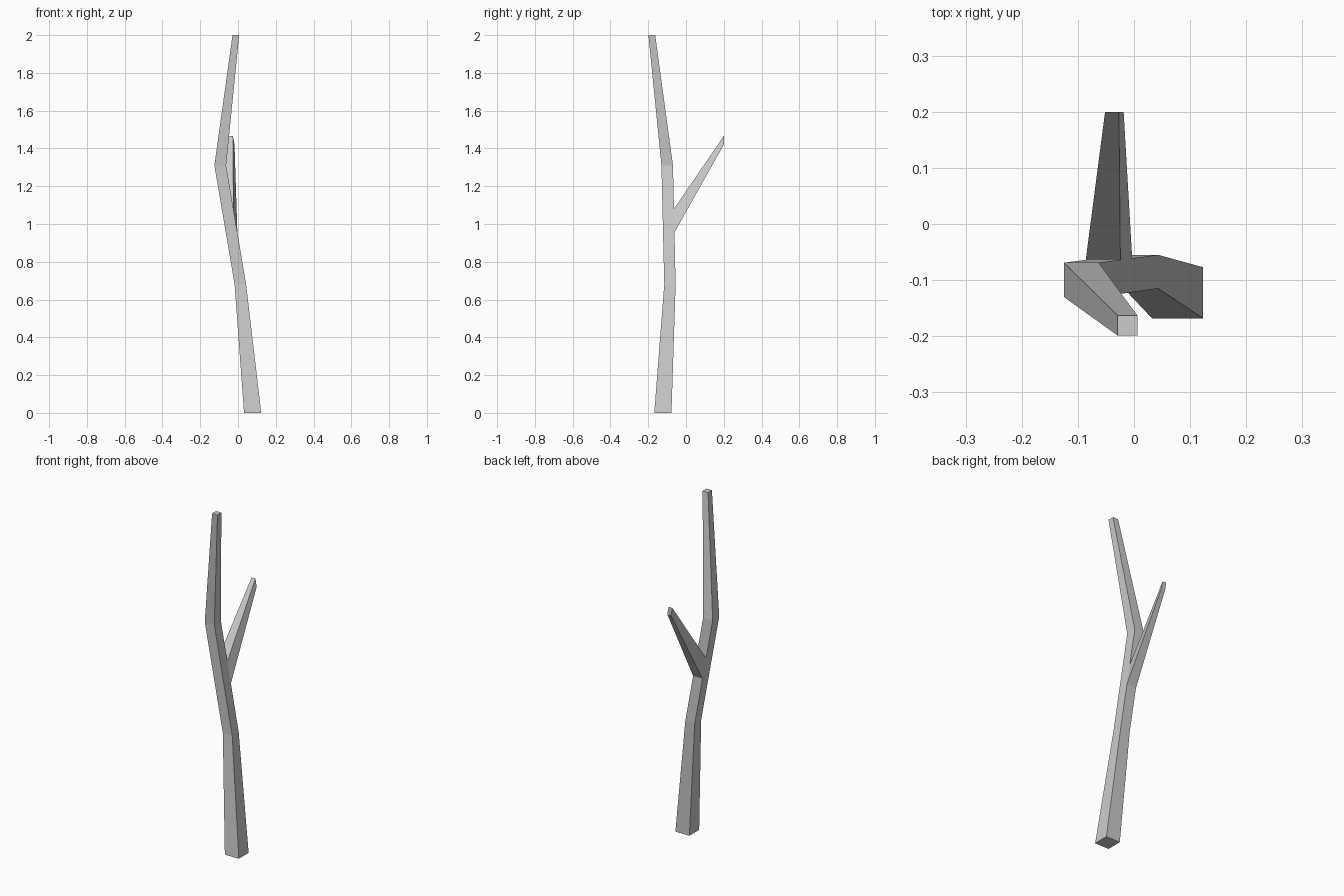
import bpy, bmesh
from mathutils import Vector

if "Cube" in bpy.data.objects:
    bpy.data.objects.remove(bpy.data.objects["Cube"])

# Trunk stations: z, x min, x max, y min, y max
base = (0.0, 0.032, 0.123, -0.168, -0.077)
knee = (0.68, -0.018, 0.043, -0.115, -0.055)
elbow = (1.31, -0.125, -0.063, -0.130, -0.069)
top = (2.0, -0.029, 0.006, -0.199, -0.163)


def between(a, b, z):
    t = (z - a[0]) / (b[0] - a[0])
    return tuple(p + (q - p) * t for p, q in zip(a, b))


stations = [base, knee, between(knee, elbow, 0.955),
            between(knee, elbow, 1.08), elbow, top]

bm = bmesh.new()
rings = []
for z, x0, x1, y0, y1 in stations:
    rings.append([bm.verts.new(c) for c in
                  ((x0, y0, z), (x1, y0, z), (x1, y1, z), (x0, y1, z))])

# Trunk sides and caps
fork = None
for i, (a, b) in enumerate(zip(rings, rings[1:])):
    for j in range(4):
        k = (j + 1) % 4
        face = bm.faces.new((a[j], a[k], b[k], b[j]))
        if i == 2 and j == 2:
            fork = face
bm.faces.new(rings[0][::-1])
bm.faces.new(rings[-1])

# Side twig: extrude the back face at the fork and taper to a small tip
tip = bmesh.ops.extrude_discrete_faces(bm, faces=[fork])["faces"][0]
center = tip.calc_center_median()
target = Vector((-0.035, 0.2, 1.443))
for v in tip.verts:
    d = v.co - center
    v.co = target + Vector((d.x * 0.4, 0, d.z * 0.37))

bmesh.ops.recalc_face_normals(bm, faces=bm.faces[:])
mesh = bpy.data.meshes.new("forked_branch")
bm.to_mesh(mesh)
bm.free()
bpy.context.collection.objects.link(bpy.data.objects.new("forked_branch", mesh))
